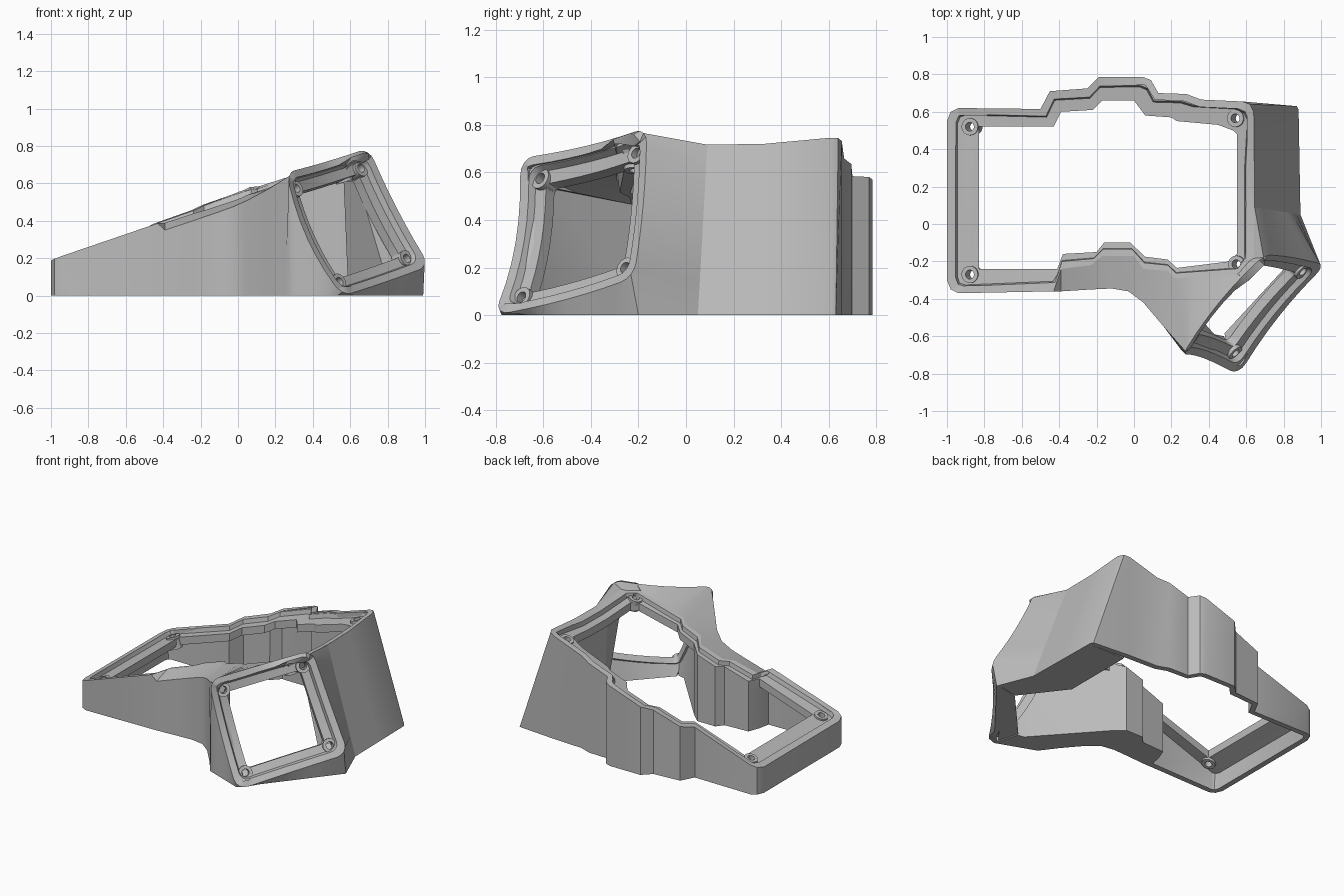
import bpy, bmesh, math
from mathutils import Vector as V

if "Cube" in bpy.data.objects:
    bpy.data.objects.remove(bpy.data.objects["Cube"])

grey = bpy.data.materials.new("case_grey")
grey.diffuse_color = (0.5, 0.5, 0.5, 1)
grey.use_nodes = True
grey.node_tree.nodes["Principled BSDF"].inputs["Base Color"].default_value = grey.diffuse_color


def build(name, patches, shell=0.0, helper=False):
    """Join grids of points (rows, wrap_rows, wrap_cols, caps); optional inward shell."""
    bm = bmesh.new()
    for rows, wr, wc, caps in patches:
        g = [[bm.verts.new(p) for p in r] for r in rows]
        n, m = len(g), len(g[0])
        for i in range(n if wr else n - 1):
            for j in range(m if wc else m - 1):
                a, b = (i + 1) % n, (j + 1) % m
                bm.faces.new((g[i][j], g[a][j], g[a][b], g[i][b]))
        if caps:
            bm.faces.new(g[0])
            bm.faces.new(g[-1])
    bmesh.ops.remove_doubles(bm, verts=bm.verts[:], dist=1e-4)
    bmesh.ops.recalc_face_normals(bm, faces=bm.faces[:])
    if shell:
        left = min(bm.faces, key=lambda f: f.calc_center_median().x)
        if left.normal.x > 0:
            bmesh.ops.reverse_faces(bm, faces=bm.faces[:])
        bm.normal_update()
        faces = bm.faces[:]
        edges = [e for e in bm.edges if e.is_boundary]
        inner = {}
        for v in bm.verts[:]:
            p = v.co - v.normal * shell
            p.z = 0 if v.co.z < 0.001 else max(p.z, 0)
            inner[v] = bm.verts.new(p)
        for f in faces:
            bm.faces.new([inner[v] for v in reversed(f.verts[:])])
        for e in edges:
            a, b = e.verts
            bm.faces.new((a, b, inner[b], inner[a]))
        bmesh.ops.recalc_face_normals(bm, faces=bm.faces[:])
    me = bpy.data.meshes.new(name)
    bm.to_mesh(me)
    bm.free()
    ob = bpy.data.objects.new(name, me)
    bpy.context.collection.objects.link(ob)
    me.materials.append(grey)
    if helper:
        ob.hide_render = True
        ob.display_type = 'WIRE'
    else:
        bpy.ops.object.select_all(action='DESELECT')
        ob.select_set(True)
        bpy.context.view_layer.objects.active = ob
        bpy.ops.object.shade_smooth_by_angle(angle=math.radians(28))
    return ob


def line(a, b, n):
    return [V(a).lerp(V(b), i / (n - 1)) for i in range(n)]


def top(x, y, d=0.0):
    """Point on the sloped, slightly dished top surface, d below it."""
    return V((x, y, 0.503 + 0.33 * x + (0.12 + 0.05 * x) * (y - 0.15) ** 2 - d))


# Rim stations, clockwise from the front right: outer x, y and inner x, y
RIM = [
    (0.64, -0.20, 0.55, -0.16), (0.59, -0.27, 0.51, -0.20), (0.22, -0.29, 0.23, -0.235),
    (0.18, -0.25, 0.18, -0.19), (0.05, -0.24, 0.06, -0.175), (0.0, -0.17, -0.02, -0.10),
    (-0.17, -0.17, -0.16, -0.10), (-0.23, -0.22, -0.20, -0.15), (-0.39, -0.24, -0.38, -0.16),
    (-0.43, -0.36, -0.41, -0.24), (-0.94, -0.37, -0.83, -0.24), (-0.98, -0.35, -0.83, -0.24),
    (-1.0, -0.30, -0.83, -0.24), (-1.0, 0.55, -0.83, 0.52), (-0.98, 0.60, -0.83, 0.52),
    (-0.94, 0.62, -0.83, 0.52), (-0.50, 0.615, -0.43, 0.52), (-0.45, 0.71, -0.39, 0.60),
    (-0.25, 0.725, -0.22, 0.61), (-0.19, 0.785, -0.17, 0.66), (0.05, 0.785, 0.0, 0.66),
    (0.09, 0.77, 0.03, 0.62), (0.13, 0.70, 0.06, 0.58), (0.28, 0.695, 0.20, 0.57),
    (0.36, 0.665, 0.23, 0.55), (0.58, 0.655, 0.45, 0.53), (0.62, 0.64, 0.53, 0.50),
    (0.64, 0.60, 0.55, 0.48), (0.643, 0.33, 0.55, 0.30), (0.645, 0.09, 0.55, 0.10),
]
outer = [top(x, y) for x, y, _, _ in RIM]
LAST = len(RIM) - 1

# Thumb frame: a dished square between four corners
A, B = V((0.26, -0.70, 0.66)), V((0.70, -0.165, 0.79))
C, D = V((1.025, -0.22, 0.16)), V((0.56, -0.81, 0.0))
N = (D - A).cross(B - A).normalized()


def dish(u, v, d=0.0):
    s, t = (u + 1) / 2, (v + 1) / 2
    p = A.lerp(B, s).lerp(D.lerp(C, s), t)
    p = p - N * (d + 0.03 * (1 - u * u) + (0.06 - 0.04 * s) * (1 - v * v))
    p.z = max(p.z, 0)
    return p


def square(s, r, d):
    """Rounded square loop on the dish, ten points per side."""
    uv = []
    for k in range(4):
        cu, cv = ((-1, -1), (1, -1), (1, 1), (-1, 1))[k]
        for j in range(5):
            a = math.radians(180 + 90 * k + 22.5 * j)
            uv.append(V((cu * (s - r) + r * math.cos(a), cv * (s - r) + r * math.sin(a))))
    pts = []
    for k in range(4):
        pts += uv[k * 5:k * 5 + 5]
        a, b = uv[k * 5 + 4], uv[(k * 5 + 5) % 20]
        pts += [a.lerp(b, i / 6) for i in range(1, 6)]
    return [dish(p.x, p.y, d) for p in pts]


edge = square(1, 0.2, 0)

# Outer walls: front shoulder, vertical walls, sloped right wall and thumb housing
shoulder = [(-0.43, -0.36), (-0.39, -0.36), (-0.23, -0.35), (-0.12, -0.345),
            (-0.03, -0.36), (0.05, -0.42), (0.16, -0.55)]
wall_top = [outer[9]] + [top(x, y, 0.05) for x, y in shoulder[1:]] + [edge[2]]
wall_base = [V((x, y, 0)) for x, y in shoulder] + [V((0.25, -0.67, 0))]
base = [V((p.x, p.y, 0)) for p in outer]
base[LAST - 3:] = [V((0.87, 0.63, 0)), V((0.88, 0.61, 0)), V((0.885, 0.33, 0)), V((0.89, 0.05, 0))]
base_d, base_c = V((0.53, -0.775, 0)), V((0.99, -0.2, 0))
skin = [
    ([outer[9:1:-1], wall_top, wall_base], 0, 0, 0),
    ([outer[9:], base[9:]], 0, 0, 0),
    ([edge[2:13], line(outer[2], outer[1], 9) + line(outer[1], outer[0], 3)[1:]], 0, 0, 0),
    ([[edge[12], edge[12]], [outer[0], outer[LAST]]], 0, 0, 0),
    ([[base_c] + edge[22:11:-1], line(base[LAST], outer[LAST], 12)], 0, 0, 0),
    ([edge[22:33], line(base_c, base_d, 11)], 0, 0, 0),
    ([edge[32:] + edge[:3], line(base_d, wall_base[-1], 11)], 0, 0, 0),
]
build("outer_walls", skin, shell=0.04)

# Main rim with raised lip and recessed ledge
sections = []
for ox, oy, ix, iy in RIM:
    lip = min(0.5, 0.048 / math.hypot(ix - ox, iy - oy))

    def at(t, d):
        return top(ox + (ix - ox) * t, oy + (iy - oy) * t, d)
    sections.append([at(0, 0), at(lip, 0), at(lip + 0.06, 0.03), at(1, 0.03), at(1, 0.085), at(0.2, 0.085)])
rim = build("main_rim", [(sections, 1, 1, 0)])

# Solid stepped block behind the front wall
block = []
for (ox, oy, ix, iy), (wx, wy) in zip(RIM[4:10], shoulder[5::-1]):
    block.append([top(ix, iy, 0.08), top(ox, oy, 0.08), V((wx, wy + 0.02, 0)), V((ix, iy, 0))])
build("stepped_inner_wall", [(block, 0, 1, 1)])

# Solid wedge inside the sloped right wall, running on to the thumb frame
wedge = [[top(0.565, y, 0.08), top(0.63, y, 0.08), V((0.86, y, 0)), V((0.59, y, 0))]
         for y in (0.60, 0.33, 0.08)]
wedge.append([dish(0.74, -0.62, 0.07), dish(0.90, -0.7, 0.05), V((0.955, -0.19, 0)), V((0.82, -0.22, 0))])
build("right_inner_wall", [(wedge, 0, 1, 1)])

# Thick inner walls of the thumb housing: left side and below the opening
left = [block[0], [dish(-0.74, -0.70, 0.07), dish(-0.90, -0.75, 0.05), V((0.29, -0.65, 0)), V((0.43, -0.59, 0))],
        [dish(-0.74, 0.72, 0.06), dish(-0.90, 0.80, 0.05), V((0.52, -0.74, 0)), V((0.48, -0.60, 0))]]
build("left_inner_wall", [(left, 0, 1, 1)])
sill = [[dish(u, 0.72, 0.06), dish(u, 0.90, 0.04), base_d.lerp(base_c, t) + V((-0.02, 0.02, 0)),
         V((0.47, -0.60, 0)).lerp(V((0.82, -0.22, 0)), t)]
        for u, t in ((-0.8, 0.04), (-0.3, 0.35), (0.3, 0.65), (0.8, 0.97))]
build("lower_inner_wall", [(sill, 0, 1, 1)])

# Thumb frame with lip, ledge and square opening
frame = build("thumb_frame", [([
    square(1, 0.2, 0), square(0.88, 0.15, 0), square(0.85, 0.14, 0.03),
    square(0.70, 0.08, 0.03), square(0.70, 0.08, 0.085), square(0.90, 0.18, 0.055)], 1, 1, 0)])


def circle(p, n, r, h):
    q = n.to_track_quat('Z', 'Y')
    return [p + n * h + q @ V((r * math.cos(a), r * math.sin(a), 0))
            for a in [math.tau * i / 20 for i in range(20)]]


# Screw bosses, with holes cut through rim and frame
slope = V((-0.31, 0, 0.95)).normalized()
places = [(rim, top(x, y, 0.03), slope, 0.07) for x, y in
          ((-0.875, 0.52), (-0.875, -0.27), (0.545, 0.565), (0.55, -0.215))]
places += [(frame, dish(u, v, 0.03), N, 0.05) for u in (-0.76, 0.76) for v in (-0.76, 0.76)]
for host, p, n, deep in places:
    build("screw_boss", [([circle(p, n, 0.046, -deep), circle(p, n, 0.046, 0.012),
                           circle(p, n, 0.024, 0.012), circle(p, n, 0.024, -deep)], 1, 1, 0)])
    cutter = build("hole_cutter", [([circle(p, n, 0.025, -0.15), circle(p, n, 0.025, 0.1)], 0, 1, 1)], helper=True)
    cut = host.modifiers.new("screw_hole", 'BOOLEAN')
    cut.operation = 'DIFFERENCE'
    cut.solver = 'EXACT'
    cut.object = cutter
